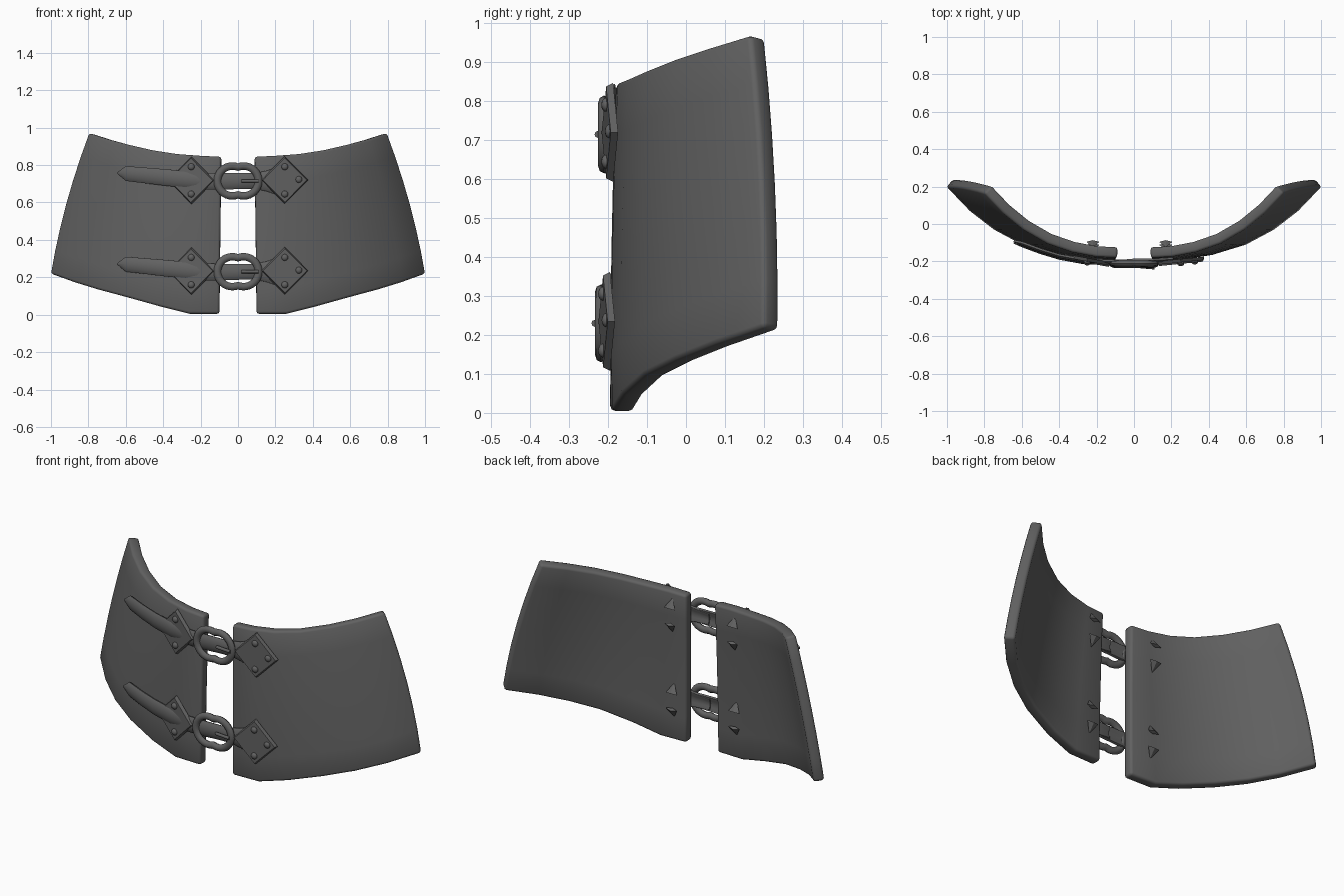
import bpy, bmesh, math
from mathutils import Matrix, Vector

cube = bpy.data.objects.get("Cube")
if cube:
    bpy.data.objects.remove(cube)

# One dark leather and iron colour
mat = bpy.data.materials.new("dark_grey")
mat.use_nodes = True
GREY = (0.12, 0.12, 0.12, 1)
mat.diffuse_color = GREY
bsdf = mat.node_tree.nodes["Principled BSDF"]
bsdf.inputs["Base Color"].default_value = GREY
bsdf.inputs["Roughness"].default_value = 0.7


def add_object(name, mesh, angle=40):
    mesh.materials.clear()
    mesh.materials.append(mat)
    obj = bpy.data.objects.new(name, mesh)
    bpy.context.collection.objects.link(obj)
    bpy.ops.object.select_all(action="DESELECT")
    obj.select_set(True)
    bpy.context.view_layer.objects.active = obj
    bpy.ops.object.shade_smooth_by_angle(angle=math.radians(angle))
    return obj


def from_bmesh(name, bm, angle=40):
    mesh = bpy.data.meshes.new(name)
    bm.to_mesh(mesh)
    bm.free()
    return add_object(name, mesh, angle)


def sheet(name, columns, thickness, bevel):
    """Front-facing grid thickened backwards, with softened rims."""
    bm = bmesh.new()
    grid = [[bm.verts.new(p) for p in col] for col in columns]
    for a, b in zip(grid, grid[1:]):
        for i in range(len(a) - 1):
            bm.faces.new((a[i], b[i], b[i + 1], a[i + 1]))
    bm.normal_update()
    if sum(f.normal.y for f in bm.faces) > 0:
        bmesh.ops.reverse_faces(bm, faces=bm.faces[:])
    obj = from_bmesh(name, bm)
    solid = obj.modifiers.new("thickness", "SOLIDIFY")
    solid.thickness = thickness
    solid.offset = -1
    solid.use_even_offset = True
    soft = obj.modifiers.new("soft_rim", "BEVEL")
    soft.width = bevel
    soft.segments = 2
    soft.limit_method = "ANGLE"
    soft.angle_limit = math.radians(50)
    return obj


# Curved, flared side panels
BOTTOM = [(.10, -.195, .005), (.26, -.19, .005), (.42, -.165, .045), (.60, -.11, .095),
          (.75, -.03, .135), (.88, .07, .175), (1.005, .20, .22)]
TOP = [(.09, -.18, .845), (.20, -.175, .85), (.33, -.15, .86), (.46, -.105, .88),
       (.59, -.03, .91), (.70, .06, .94), (.80, .165, .972)]
ROWS = 7


def panel(name, side):
    columns = []
    for i, (low, high) in enumerate(zip(BOTTOM, TOP)):
        t = i / (len(TOP) - 1)
        col = []
        for r in range(ROWS):
            v = r / (ROWS - 1)
            p = Vector(low).lerp(Vector(high), v)
            bulge = 4 * v * (1 - v)
            p.x += .02 * t * bulge
            p.y += bulge * (.016 * t * t - .02 * t * (1 - t) - .004)
            p.x *= side
            col.append(p)
        columns.append(col)
    return sheet(name, columns, .056, .013)


panel("left_panel", 1)
panel("right_panel", -1)


def strap(name, stations, zc, dy):
    """Strip through (x, y, z offset, half height), arched across its width."""
    columns = []
    for x, y, dz, half in stations:
        columns.append([(x, y + dy + .012 * k * k * min(1, half / .04), zc + dz + half * k)
                        for k in (-1, -.5, 0, .5, 1)])
    return sheet(name, columns, .012, .003)


LONG_STRAP = [(-.645, -.10, .042, .004), (-.60, -.12, .04, .04), (-.50, -.157, .03, .042),
              (-.40, -.187, .02, .044), (-.28, -.209, .008, .045), (-.16, -.216, -.002, .045),
              (-.07, -.216, -.002, .044), (.04, -.214, 0, .042), (.10, -.212, 0, .042)]
NECK = [(-.01, -.209, 0, .035), (.08, -.211, 0, .042), (.15, -.209, 0, .055), (.21, -.205, 0, .075)]


def diamond(name, x, y, z, tilt):
    bm = bmesh.new()
    bmesh.ops.create_cone(bm, cap_ends=True, segments=4, radius1=.127, radius2=.118, depth=.018)
    bmesh.ops.transform(bm, verts=bm.verts, matrix=Matrix.Translation((x, y, z))
                        @ Matrix.Rotation(tilt, 4, "Z") @ Matrix.Rotation(math.pi / 2, 4, "X"))
    return from_bmesh(name, bm, 20)


def rivet(name, x, y, z):
    bm = bmesh.new()
    bmesh.ops.create_uvsphere(bm, u_segments=12, v_segments=8, radius=.018)
    bmesh.ops.transform(bm, verts=bm.verts, matrix=Matrix.Translation((x, y, z))
                        @ Matrix.Diagonal((1, .7, 1, 1)))
    return from_bmesh(name, bm, 60)


def spike(name, x, y, z, up):
    """Folded plate corner showing on the inner side of a panel."""
    bm = bmesh.new()
    bmesh.ops.create_cone(bm, cap_ends=True, segments=4, radius1=.035, radius2=0, depth=.06)
    bmesh.ops.transform(bm, verts=bm.verts, matrix=Matrix.Translation((x, y, z))
                        @ Matrix.Rotation(up * .5, 4, "X") @ Matrix.Diagonal((1, .3, up, 1)))
    bmesh.ops.recalc_face_normals(bm, faces=bm.faces[:])
    return from_bmesh(name, bm, 20)


def tube(name, points, radius, closed, flat=1.0):
    """Round bar along points; flat squashes it front to back."""
    curve = bpy.data.curves.new(name, "CURVE")
    curve.dimensions = "3D"
    curve.bevel_depth = radius
    curve.bevel_resolution = 2
    curve.use_fill_caps = True
    line = curve.splines.new("POLY")
    line.points.add(len(points) - 1)
    for pt, co in zip(line.points, points):
        pt.co = (*co, 1)
    line.use_cyclic_u = closed
    temp = bpy.data.objects.new(name + "_path", curve)
    mesh = bpy.data.meshes.new_from_object(temp)
    bpy.data.objects.remove(temp)
    mesh.transform(Matrix.Diagonal((1, flat, 1, 1)))
    return add_object(name, mesh, 50)


def buckle(name, y, z):
    """Outline of two overlapping rings, with a tongue."""
    offset, r = .03, .08
    start = math.acos(-offset / r)
    half = [(offset + r * math.cos(a), r * math.sin(a))
            for a in (-start + 2 * start * i / 20 for i in range(21))]
    loop = half + [(-x, -h) for x, h in half[1:-1]]
    ring = tube(name + "_ring", [(x, 0, h) for x, h in loop], .02, True, .8)
    ring.location = (0, y, z)
    pin = tube(name + "_tongue", [(.02, 0, 0), (.06, -.004, 0), (.11, -.008, 0)], .009, False)
    pin.location = (0, y - .008, z)


# Upper and lower fastenings
for level, zc, dy in (("upper", .715, .004), ("lower", .23, -.004)):
    strap(level + "_strap", LONG_STRAP, zc, dy)
    strap(level + "_neck", NECK, zc, dy)
    buckle(level + "_buckle", -.214 + dy, zc)
    diamond(level + "_left_plate", .25, -.2 + dy, zc + .005, .1)
    diamond(level + "_right_plate", -.25, -.195 + dy, zc + .003, -.18)
    rivet(level + "_outer_rivet", .325, -.2 + dy, zc + .008)
    for end, up in (("top", 1), ("bottom", -1)):
        z = zc + .003 + up * .073
        rivet(f"{level}_left_{end}_rivet", .25, -.209 + dy, z)
        rivet(f"{level}_right_{end}_rivet", -.25, -.205 + dy, z)
        back = -.118 + dy * 2
        spike(f"{level}_left_{end}_point", .17, back, zc + up * .07, up)
        spike(f"{level}_right_{end}_point", -.22, back, zc + up * .07, up)
